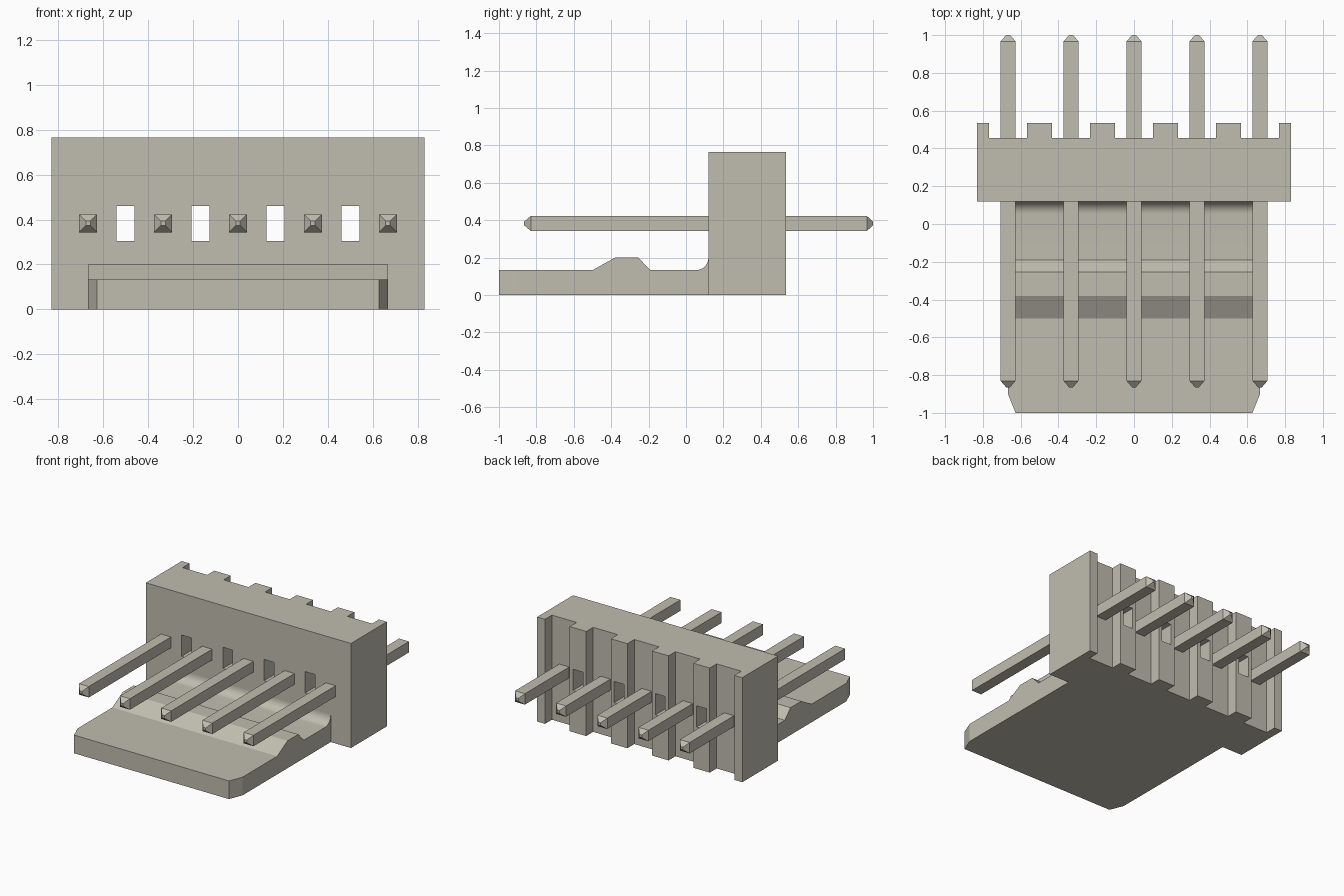
import bpy
import bmesh
import math
from mathutils import Vector

if "Cube" in bpy.data.objects:
    bpy.data.objects.remove(bpy.data.objects["Cube"], do_unlink=True)

PITCH = 1 / 3
WALL_FRONT, WALL_BACK, RIB_BACK = 0.12, 0.455, 0.535
BODY_HALF, BODY_TOP = 0.83, 0.765
PLATE_HALF, PLATE_TOP, BUMP_TOP = 0.667, 0.133, 0.2

beige = bpy.data.materials.new("warm grey beige")
beige.use_nodes = True
COLOUR = (0.53, 0.51, 0.43, 1)
beige.diffuse_color = COLOUR
beige.node_tree.nodes["Principled BSDF"].inputs["Base Color"].default_value = COLOUR


def add_object(name, bm):
    bmesh.ops.recalc_face_normals(bm, faces=bm.faces)
    mesh = bpy.data.meshes.new(name)
    bm.to_mesh(mesh)
    bm.free()
    obj = bpy.data.objects.new(name, mesh)
    bpy.context.collection.objects.link(obj)
    mesh.materials.append(beige)
    return obj


def prism(name, points, direction):
    """Extrude a closed outline of 3D points along a direction."""
    bm = bmesh.new()
    face = bm.faces.new([bm.verts.new(p) for p in points])
    result = bmesh.ops.extrude_face_region(bm, geom=[face])
    verts = [v for v in result["geom"] if isinstance(v, bmesh.types.BMVert)]
    bmesh.ops.translate(bm, verts=verts, vec=Vector(direction))
    return add_object(name, bm)


def box(name, x0, x1, y0, y1, z0, z1):
    outline = [(x0, y0, z0), (x1, y0, z0), (x1, y1, z0), (x0, y1, z0)]
    return prism(name, outline, (0, 0, z1 - z0))


def cut(target, cutter):
    """Subtract a cutter and remove it."""
    mod = target.modifiers.new("cut", "BOOLEAN")
    mod.operation = "DIFFERENCE"
    mod.solver = "EXACT"
    mod.object = cutter
    cutter.hide_render = True
    bpy.context.view_layer.objects.active = target
    bpy.ops.object.modifier_apply(modifier=mod.name)
    bpy.data.objects.remove(cutter, do_unlink=True)


# Housing: a wall whose back edge steps out into ribs between the pins
outline = [(-BODY_HALF, WALL_FRONT), (BODY_HALF, WALL_FRONT), (BODY_HALF, RIB_BACK)]
for i in range(2, -3, -1):
    x = i * PITCH
    right, left = x + 0.1, x - 0.1
    outline += [(right, RIB_BACK), (right, WALL_BACK), (left, WALL_BACK), (left, RIB_BACK)]
outline.append((-BODY_HALF, RIB_BACK))
housing = prism("housing", [(x, y, 0) for x, y in outline], (0, 0, BODY_TOP))

# Slots through the housing, one in each inner rib
for i in range(4):
    x = (i - 1.5) * PITCH
    cut(housing, box("slot_cutter", x - 0.04, x + 0.04, 0, 1, 0.305, 0.46))

# Locking plate: side profile with a ramped ridge and a fillet at the wall
radius = BUMP_TOP - PLATE_TOP
profile = [(-1, 0), (-1, PLATE_TOP), (-0.5, PLATE_TOP), (-0.38, BUMP_TOP),
           (-0.255, BUMP_TOP), (-0.19, PLATE_TOP)]
for i in range(9):
    a = math.radians(90 * i / 8)
    profile.append((WALL_FRONT - radius + radius * math.sin(a),
                    BUMP_TOP - radius * math.cos(a)))
profile.append((WALL_FRONT, 0))
plate = prism("locking_plate", [(-PLATE_HALF, y, z) for y, z in profile],
              (2 * PLATE_HALF, 0, 0))

# Chamfered front corners of the plate
for s in (-1, 1):
    corner = [(s * 0.627, -1), (s * 0.667, -0.9), (s * 0.8, -0.9),
              (s * 0.8, -1.1), (s * 0.587, -1.1)]
    cut(plate, prism("corner_cutter", [(x, y, -0.1) for x, y in corner], (0, 0, 0.5)))

bpy.ops.object.select_all(action="DESELECT")
plate.select_set(True)
bpy.context.view_layer.objects.active = plate
bpy.ops.object.shade_smooth_by_angle(angle=math.radians(20))


# Pins: square bars with a blunt pyramid at each end
def pin(name, x):
    bm = bmesh.new()
    rings = []
    for y, half in ((-0.865, 0.01), (-0.83, 0.04), (0.967, 0.04), (1.0, 0.01)):
        rings.append([bm.verts.new((x + sx * half, y, 0.383 + sz * half))
                      for sx, sz in ((-1, -1), (1, -1), (1, 1), (-1, 1))])
    for a, b in zip(rings, rings[1:]):
        for k in range(4):
            n = (k + 1) % 4
            bm.faces.new((a[k], a[n], b[n], b[k]))
    bm.faces.new(rings[0])
    bm.faces.new(rings[-1])
    return add_object(name, bm)


for i in range(5):
    pin(f"pin_{i + 1}", (i - 2) * PITCH)
